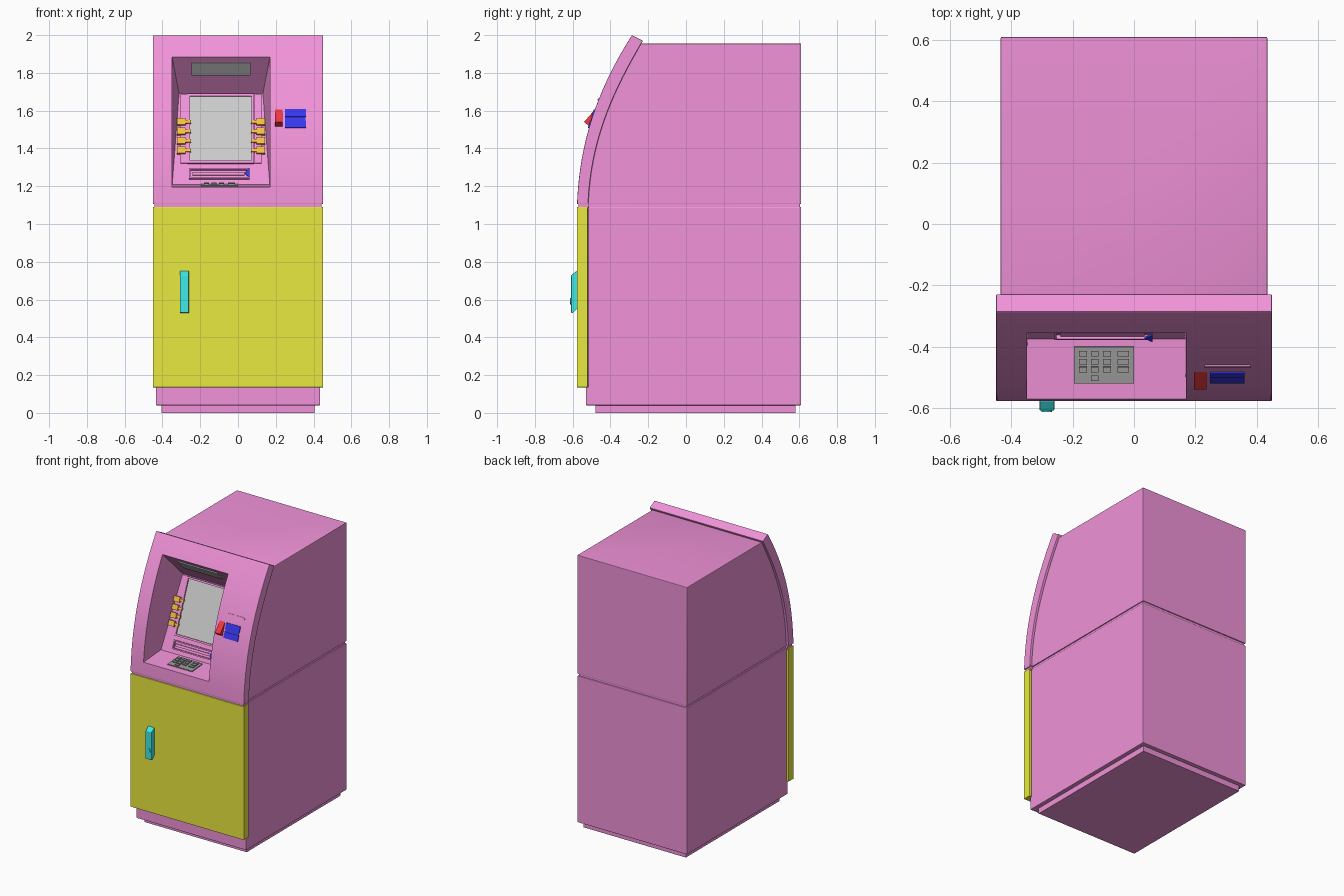
import bpy, bmesh, math
from mathutils import Vector, Matrix
from mathutils.geometry import interpolate_bezier

if "Cube" in bpy.data.objects:
    bpy.data.objects.remove(bpy.data.objects["Cube"])


def material(name, *rgb):
    m = bpy.data.materials.new(name)
    m.diffuse_color = (*rgb, 1)
    m.use_nodes = True
    m.node_tree.nodes["Principled BSDF"].inputs["Base Color"].default_value = m.diffuse_color
    return m


PINK = material("pink", 0.88, 0.29, 0.69)
YELLOW = material("yellow", 0.82, 0.82, 0.05)
CYAN = material("cyan", 0.05, 0.82, 0.82)
ORANGE = material("orange", 0.92, 0.52, 0.06)
RED = material("red", 0.9, 0.04, 0.05)
BLUE = material("blue", 0.04, 0.04, 0.88)
DARK = material("dark_grey", 0.32, 0.32, 0.32)


def finish(name, bm, mat, bevel=0):
    bmesh.ops.recalc_face_normals(bm, faces=bm.faces)
    me = bpy.data.meshes.new(name)
    bm.to_mesh(me)
    bm.free()
    ob = bpy.data.objects.new(name, me)
    bpy.context.collection.objects.link(ob)
    if mat:
        me.materials.append(mat)
    if bevel:
        b = ob.modifiers.new("bevel", 'BEVEL')
        b.width, b.segments, b.limit_method = bevel, 2, 'ANGLE'
    return ob


def prism(name, profile, x0, x1, mat=None, bevel=0):
    """Extrude a (y, z) side profile from x0 to x1."""
    bm = bmesh.new()
    f = bm.faces.new([bm.verts.new((x0, y, z)) for y, z in profile])
    r = bmesh.ops.extrude_face_region(bm, geom=[f])
    bmesh.ops.translate(bm, vec=(x1 - x0, 0, 0),
                        verts=[v for v in r["geom"] if isinstance(v, bmesh.types.BMVert)])
    return finish(name, bm, mat, bevel)


def box(name, x0, x1, y0, y1, z0, z1, mat=None, bevel=0):
    return prism(name, [(y0, z0), (y1, z0), (y1, z1), (y0, z1)], x0, x1, mat, bevel)


def slab(name, x0, x1, p, q, out, mat=None, sink=0.01):
    """Plate lying on the line p-q of the side view, raised by out."""
    p, q = Vector(p), Vector(q)
    d = (q - p).normalized()
    n = Vector((-d.y, d.x))
    return prism(name, [p - n * sink, q - n * sink, q + n * out, p + n * out], x0, x1, mat)


# Side-view curves of the fascia
outer = [tuple(v) for v in interpolate_bezier(
    Vector((-.577, 1.105)), Vector((-.565, 1.40)), Vector((-.49, 1.68)), Vector((-.286, 2.0)), 20)]
inner = [tuple(v) for v in interpolate_bezier(
    Vector((-.518, 1.105)), Vector((-.505, 1.40)), Vector((-.42, 1.65)), Vector((-.228, 1.97)), 20)]
outer = [v[:2] for v in outer]
inner = [v[:2] for v in inner]


def on_fascia(z):
    for (ya, za), (yb, zb) in zip(outer, outer[1:]):
        if za <= z <= zb:
            return (ya + (yb - ya) * (z - za) / (zb - za), z)


def on_panel(z):
    return (-.375 + (z - 1.21) * .195 / .48, z)


def on_floor(y):
    return (y, 1.21 + (y + .375) * .025 / .325)


# Cabinet
box("plinth", -.405, .405, -.48, .58, 0, .05, PINK)
prism("lower_body", [(-.53, .04), (.61, .04), (.61, 1.09), (-.518, 1.09), (-.518, .135), (-.53, .135)],
      -.435, .435, PINK, .004)
box("seam_strip", -.428, .428, -.515, .603, 1.08, 1.115, PINK)
box("front_seam_strip", -.443, .443, -.57, -.515, 1.08, 1.115, PINK)
box("door", -.45, .45, -.577, -.52, .135, 1.09, YELLOW, .003)
body = prism("upper_body", [v for v in inner if v[1] < 1.955] + [(-.24, 1.955), (.61, 1.955), (.61, 1.105)],
             -.435, .435, PINK, .004)
fascia = prism("fascia", outer + inner[::-1], -.45, .45, PINK, .004)

# Screen recess cut through fascia and body
CX = -.09
bm = bmesh.new()
for y, z, w in [(-.7, 1.185, .26), (-.7, 1.89, .26), (-.36, 1.89, .26), (-.18, 1.69, .222), (-.375, 1.21, .258)]:
    for s in (-1, 1):
        bm.verts.new((CX + s * w, y, z))
bmesh.ops.convex_hull(bm, input=bm.verts)
cutter = finish("recess_cutter", bm, PINK)
cutter.hide_render = True
for ob in (body, fascia):
    m = ob.modifiers.new("recess", 'BOOLEAN')
    m.operation, m.solver, m.object = 'DIFFERENCE', 'EXACT', cutter
    bpy.ops.object.select_all(action='DESELECT')
    ob.select_set(True)
    bpy.context.view_layer.objects.active = ob
    for mod in list(ob.modifiers):
        bpy.ops.object.modifier_apply(modifier=mod.name)
    bpy.ops.object.shade_smooth_by_angle(angle=math.radians(20))
bpy.data.objects.remove(cutter)


def panel(name, x0, x1, z0, z1, out, mat=PINK):
    return slab(name, x0, x1, on_panel(z0), on_panel(z1), out, mat)


def frame(name, x0, x1, z0, z1, t, out):
    panel(name + "_left", x0, x0 + t, z0, z1, out)
    panel(name + "_right", x1 - t, x1, z0, z1, out)
    panel(name + "_bottom", x0 + t, x1 - t, z0, z0 + t, out)
    panel(name + "_top", x0 + t, x1 - t, z1 - t, z1, out)


# Screen, its surround and the side keys
panel("screen", -.255, .072, 1.328, 1.675, .004, None)
frame("screen_frame", -.267, .084, 1.318, 1.685, .012, .014)
for side, s in (("left", -1), ("right", 1)):
    def span(a, b):
        return sorted((CX + s * a, CX + s * b))
    panel(side + "_key_panel", *span(.177, .215), 1.32, 1.685, .008)
    for i in range(4):
        z = 1.385 + i * .05
        panel(f"{side}_key_{i}", *span(.188, .234), z - .017, z + .017, .024, ORANGE)
        panel(f"{side}_key_pointer_{i}", *span(.160, .188), z - .008, z + .008, .018, ORANGE)

# Cash slot
frame("cash_slot_frame", -.26, .06, 1.235, 1.292, .008, .014)
panel("cash_slot_lip", -.24, .035, 1.256, 1.272, .012)
(y0, z0), (y1, z1), (y2, z2) = on_panel(1.236), on_panel(1.263), on_panel(1.29)
bm = bmesh.new()
tri = [bm.verts.new(c) for c in ((.06, y0 - .015, z0 + .006), (.06, y2 - .015, z2 + .006), (.034, y1 - .015, z1 + .006))]
r = bmesh.ops.extrude_face_region(bm, geom=[bm.faces.new(tri)])
bmesh.ops.translate(bm, vec=(0, -.006, .002), verts=[v for v in r["geom"] if isinstance(v, bmesh.types.BMVert)])
finish("cash_slot_arrow", bm, BLUE)

# Lamp on the sloping recess ceiling
slab("recess_lamp", -.245, .065, (-.27, 1.79), (-.3285, 1.855), .006)

# Keypad on the recess floor
slab("keypad", -.195, 0, on_floor(-.52), on_floor(-.40), .006, DARK)
for r, y in enumerate((-.422, -.448, -.474, -.502)):
    for c, x in enumerate((-.167, -.128, -.088, -.035)):
        if r < 3 or c == 1:
            w = .018 if c == 3 else .013
            slab(f"keypad_key_{r}_{c}", x - w, x + w, on_floor(y - .009), on_floor(y + .009), .013, DARK)

# Card reader, receipt slot and red indicator on the fascia
for name, x0, x1, za, zb, out, mat in (
        ("card_reader_lower", .248, .36, 1.508, 1.547, .006, BLUE),
        ("card_reader_slot", .25, .358, 1.547, 1.566, .002, BLUE),
        ("card_reader_upper", .248, .36, 1.566, 1.606, .006, BLUE),
        ("receipt_slot", .23, .38, 1.653, 1.664, .005, PINK)):
    slab(name, x0, x1, on_fascia(za), on_fascia(zb), out, mat)
prism("red_indicator", [(-.49, 1.515), on_fascia(1.517), (-.54, 1.54), on_fascia(1.606), (-.47, 1.606)],
      .195, .236, RED)

# Door handle with round lock
prism("door_handle", [(-.57, .752), (-.578, .752), (-.608, .728), (-.608, .53), (-.60, .528), (-.578, .55), (-.57, .55)],
      -.308, -.26, CYAN, .003)
bm = bmesh.new()
bmesh.ops.create_cone(bm, cap_ends=True, segments=20, radius1=.017, radius2=.017, depth=.012,
                      matrix=Matrix.Translation((-.284, -.607, .592)) @ Matrix.Rotation(math.pi / 2, 4, 'X'))
finish("handle_lock", bm, CYAN)
